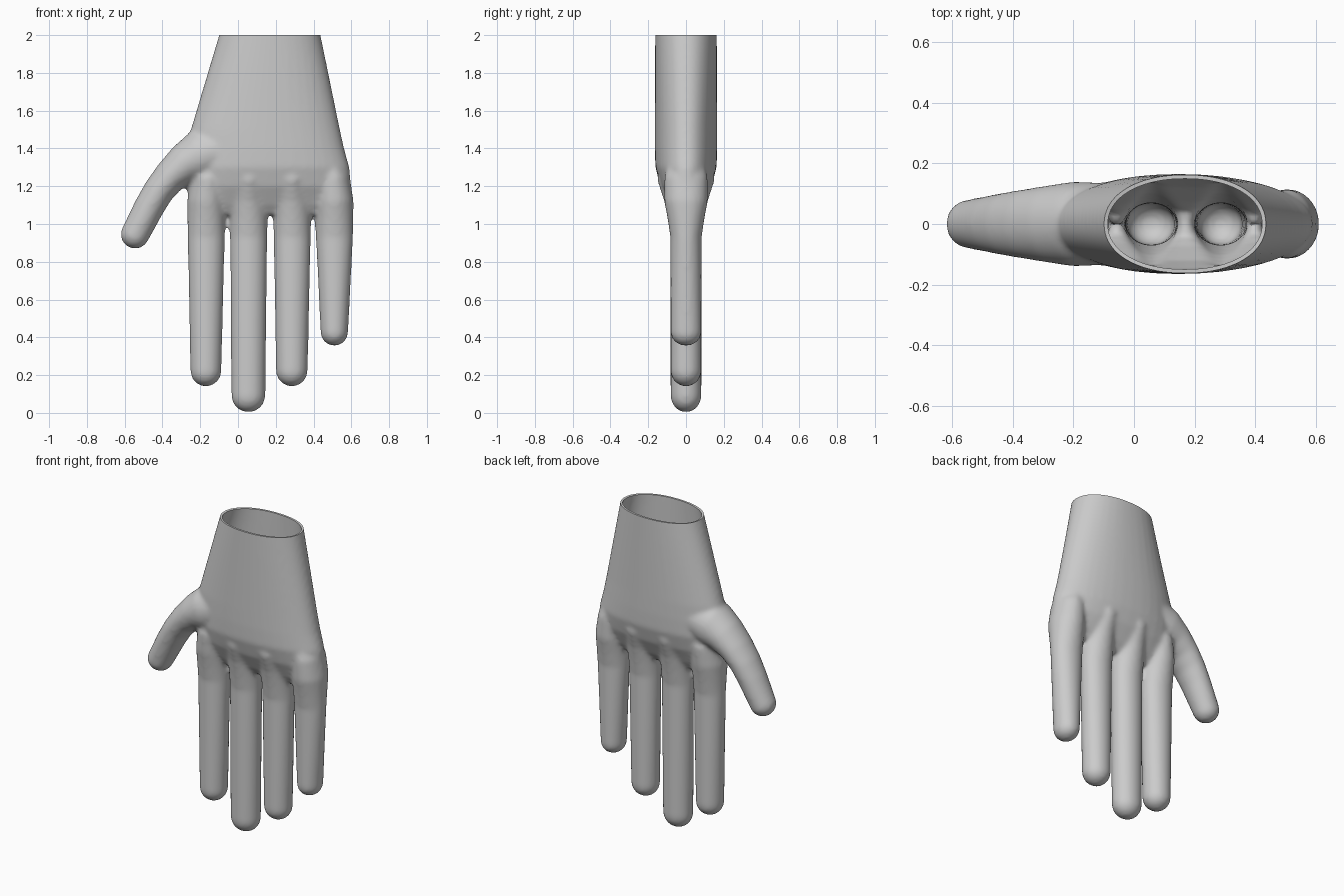
import bpy, bmesh
from math import sin, cos, pi, copysign
from mathutils import Vector

if "Cube" in bpy.data.objects:
    bpy.data.objects.remove(bpy.data.objects["Cube"])

SIDES = 40
bm = bmesh.new()


def loft(rings, power=1.0):
    """Closed tube through rings of (x, z, half width, half depth, across direction)."""
    loops = []
    for x, z, w, d, across in rings:
        loop = []
        for i in range(SIDES):
            a = 2 * pi * i / SIDES
            c, s = (copysign(abs(f) ** power, f) for f in (cos(a), sin(a)))
            loop.append(bm.verts.new(Vector((x, 0, z)) + across * w * c + Vector((0, d * s, 0))))
        loops.append(loop)
    for a, b in zip(loops, loops[1:]):
        for i in range(SIDES):
            j = (i + 1) % SIDES
            bm.faces.new((a[i], a[j], b[j], b[i]))
    bm.faces.new(loops[0][::-1])
    bm.faces.new(loops[-1])


def digit(points):
    """Round-tipped finger along (x, z, half width, half depth), tip centre first."""
    path = [Vector((p[0], 0, p[1])) for p in points]
    rings = []
    for i, (x, z, w, d) in enumerate(points):
        t = (path[min(i + 1, len(path) - 1)] - path[max(i - 1, 0)]).normalized()
        across = Vector((t.z, 0, -t.x))
        if i == 0:
            for k in range(1, 9):
                a = pi / 2 * k / 9
                c = path[0] - t * w * cos(a)
                rings.append((c.x, c.z, w * sin(a), d * sin(a), across))
        rings.append((x, z, w, d, across))
    loft(rings)


# Palm and cuff: left edge, right edge, height, half depth
X = Vector((1, 0, 0))
palm = [(-.22, .57, 1.05, .05), (-.25, .59, 1.1, .085), (-.275, .6, 1.2, .135),
        (-.28, .59, 1.3, .162), (-.265, .562, 1.4, .165), (-.25, .54, 1.5, .165),
        (-.1, .437, 2, .163), (-.082, .425, 2.06, .163)]
loft([((l + r) / 2, z, (r - l) / 2, d, X) for l, r, z, d in palm], .93)

# Four fingers: tip x, base x, tip height, tip half width, base half depth
for tip_x, base_x, low, w, deep in ((-.17, -.168, .14, .082, .125), (.055, .057, .003, .09, .155),
                                    (.285, .287, .14, .084, .155), (.51, .511, .355, .073, .115)):
    digit([(tip_x, low + w, w, .082), (base_x, .93, .098, .083), (base_x, 1.03, .1, .098),
           (base_x, 1.12, .101, .115), (base_x * .97 + .005, 1.24, .09, deep),
           (base_x * .9 + .017, 1.36, .05, .09)])

# Thumb
digit([(-.545, .945, .076, .08), (-.47, 1.09, .08, .095), (-.42, 1.175, .082, .105),
       (-.36, 1.25, .089, .115), (-.285, 1.315, .108, .127), (-.2, 1.36, .138, .14),
       (-.08, 1.4, .13, .135), (.03, 1.42, .08, .09)])

bmesh.ops.recalc_face_normals(bm, faces=bm.faces)
mesh = bpy.data.meshes.new("glove")
bm.to_mesh(mesh)
bm.free()
glove = bpy.data.objects.new("glove", mesh)
bpy.context.collection.objects.link(glove)
bpy.context.view_layer.objects.active = glove
glove.select_set(True)

# Fuse the parts into one skin with soft knuckles
remesh = glove.modifiers.new("fuse", 'REMESH')
remesh.mode = 'VOXEL'
remesh.voxel_size = .012
soften = glove.modifiers.new("soften", 'SMOOTH')
soften.factor = .5
soften.iterations = 10
for name in ("fuse", "soften"):
    bpy.ops.object.modifier_apply(modifier=name)

# Open the cuff
bm = bmesh.new()
bm.from_mesh(glove.data)
bmesh.ops.bisect_plane(bm, geom=bm.verts[:] + bm.edges[:] + bm.faces[:], dist=1e-5,
                       plane_co=(0, 0, 2), plane_no=(0, 0, 1), clear_outer=True)
bm.to_mesh(glove.data)
bm.free()

# Thin wall, folded inward
wall = glove.modifiers.new("wall", 'SOLIDIFY')
wall.thickness = .013
wall.offset = -1
bpy.ops.object.modifier_apply(modifier="wall")
bpy.ops.object.shade_smooth_by_angle(angle=pi / 4)

# Single grey material
grey = bpy.data.materials.new("light grey")
grey.use_nodes = True
color = (.6, .6, .6, 1)
grey.diffuse_color = color
grey.node_tree.nodes["Principled BSDF"].inputs["Base Color"].default_value = color
glove.data.materials.clear()
glove.data.materials.append(grey)
